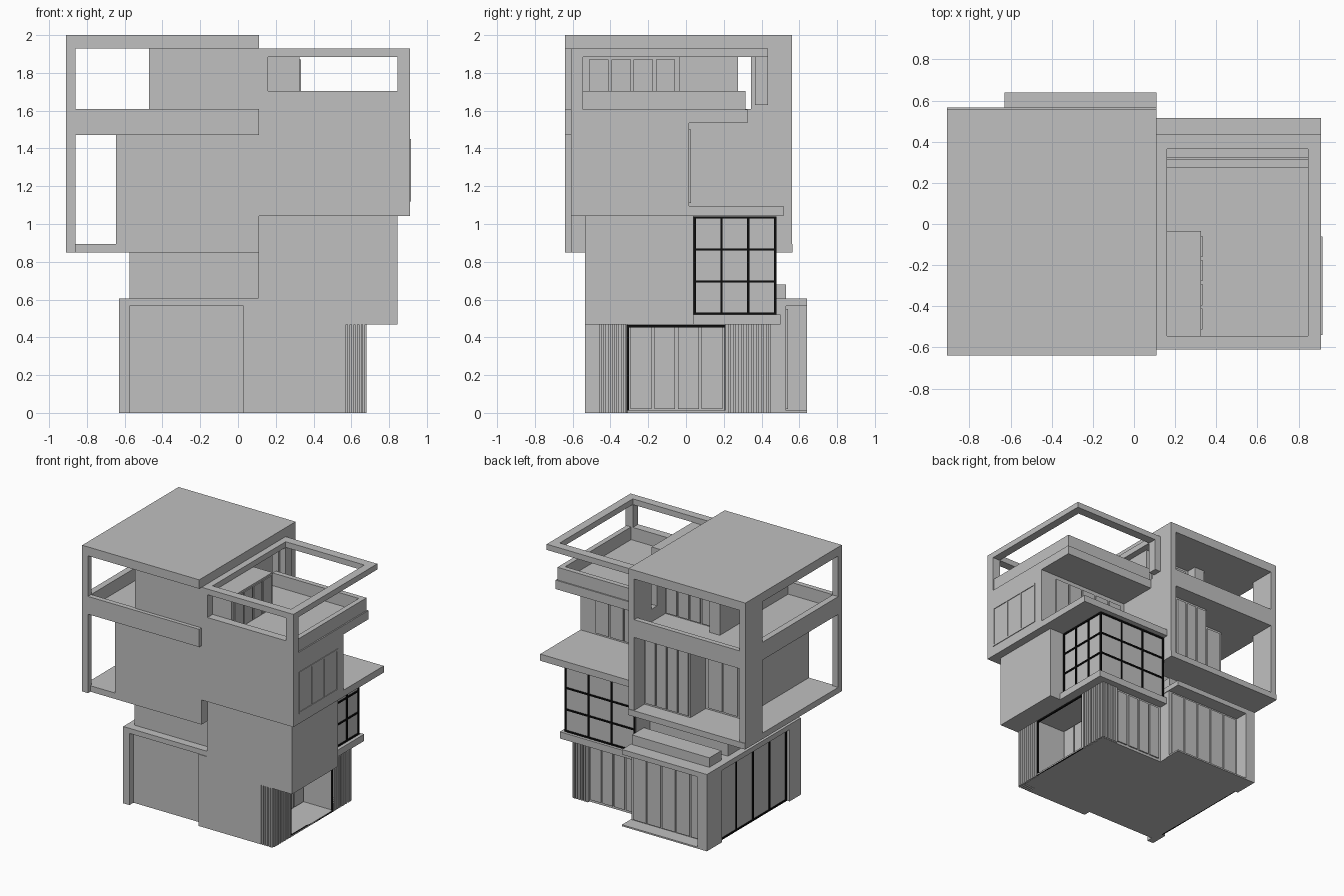
import bpy, bmesh

def mat(name, c):
    m = bpy.data.materials.new(name)
    m.diffuse_color = (*c, 1)
    return m

GREY = mat("light_grey", (0.53, 0.53, 0.53))
BLACK = mat("black_frame", (0.004, 0.004, 0.004))

def boxes(name, items, m=GREY):
    """One object made of boxes given as (x0, x1, y0, y1, z0, z1)."""
    bm = bmesh.new()
    for x0, x1, y0, y1, z0, z1 in items:
        vs = bmesh.ops.create_cube(bm, size=1)["verts"]
        for v in vs:
            v.co = (x0 if v.co.x < 0 else x1, y0 if v.co.y < 0 else y1,
                    z0 if v.co.z < 0 else z1)
    me = bpy.data.meshes.new(name)
    bm.to_mesh(me)
    bm.free()
    me.materials.append(m)
    ob = bpy.data.objects.new(name, me)
    bpy.context.collection.objects.link(ob)
    return ob

def on_plane(axis, p0, p1, u0, u1, z0, z1):
    return (p0, p1, u0, u1, z0, z1) if axis == "x" else (u0, u1, p0, p1, z0, z1)

def grid(name, axis, p, u0, u1, z0, z1, cols, rows, m=BLACK, t=0.012, d=0.006):
    """Window bars on a vertical plane."""
    out = []
    for i in range(cols + 1):
        u = u0 + (u1 - u0 - t) * i / cols
        out.append(on_plane(axis, p - d, p + d, u, u + t, z0, z1))
    for j in range(rows + 1):
        z = z0 + (z1 - z0 - t) * j / rows
        out.append(on_plane(axis, p - d, p + d, u0, u1, z, z + t))
    boxes(name, out, m)

def panels(name, axis, p, u0, u1, z0, z1, n, gap=0.015, d=0.01):
    """Row of door panels standing slightly proud of a wall."""
    w = (u1 - u0) / n
    boxes(name, [on_plane(axis, p - d, p + d, u0 + i * w + gap / 2,
                          u0 + (i + 1) * w - gap / 2, z0, z1) for i in range(n)])

def slats(name, axis, p0, p1, u0, u1, z0, z1, n):
    w = (u1 - u0) / n
    boxes(name, [on_plane(axis, p0, p1, u0 + i * w, u0 + (i + 0.65) * w, z0, z1)
                 for i in range(n)])

# Left ground floor: core, framing, canopy and base
boxes("left_ground_core", [(-0.60, 0.105, -0.48, 0.53, 0, 0.58)])
boxes("left_ground_frame", [
    (-0.63, 0.11, -0.53, 0.64, 0.565, 0.605),
    (-0.63, -0.575, -0.53, -0.39, 0, 0.565),
    (0.03, 0.11, -0.535, -0.4, 0, 0.565),
    (-0.63, -0.55, 0.45, 0.64, 0, 0.565),
    (-0.63, 0.11, 0.5, 0.64, 0, 0.012)])
grid("left_ground_window", "x", -0.602, -0.39, 0.45, 0.0, 0.56, 4, 1)
panels("left_ground_back_doors", "y", 0.53, -0.54, 0.09, 0.02, 0.55, 5)

# Left first floor and rear planter
boxes("left_first_floor", [(-0.575, 0.11, -0.465, 0.30, 0.6, 0.85)])
boxes("rear_planter", [(-0.575, 0.10, 0.38, 0.53, 0.6, 0.68)])

# Right ground floor with an open recess on the side
boxes("right_ground_core", [
    (0.105, 0.56, -0.535, -0.31, 0, 0.47),
    (0.56, 0.665, -0.47, -0.31, 0, 0.47),
    (0.105, 0.42, -0.31, 0.21, 0, 0.47),
    (0.42, 0.68, -0.31, 0.21, 0, 0.012),
    (0.105, 0.54, 0.21, 0.43, 0, 0.47),
    (0.54, 0.665, 0.21, 0.435, 0, 0.47)])
slats("front_corner_slats", "y", -0.535, -0.46, 0.56, 0.68, 0, 0.47, 6)
slats("front_corner_side_slats", "x", 0.66, 0.68, -0.52, -0.31, 0, 0.47, 9)
slats("rear_corner_side_slats", "x", 0.66, 0.68, 0.21, 0.45, 0, 0.47, 9)
slats("rear_corner_slats", "y", 0.43, 0.45, 0.54, 0.68, 0, 0.47, 6)
panels("recess_panels", "x", 0.425, -0.30, 0.20, 0.02, 0.455, 4)
grid("recess_frame", "x", 0.674, -0.315, 0.215, 0.0, 0.465, 1, 1)
panels("right_ground_back_doors", "y", 0.43, 0.12, 0.53, 0.02, 0.45, 4)

# Right first floor with a corner window
boxes("right_first_floor", [
    (0.105, 0.845, -0.535, 0.04, 0.467, 1.045),
    (0.105, 0.75, 0.04, 0.50, 0.467, 0.52),
    (0.105, 0.715, 0.04, 0.47, 0.52, 1.04)])
grid("corner_window_side", "x", 0.717, 0.04, 0.477, 0.52, 1.04, 3, 3)
grid("corner_window_back", "y", 0.472, 0.11, 0.723, 0.52, 1.04, 3, 3)

# Right second floor, terrace slab and roof deck
boxes("right_second_floor", [
    (0.105, 0.91, -0.61, 0.515, 1.042, 1.095),
    (0.105, 0.91, -0.61, 0.015, 1.095, 1.54),
    (0.105, 0.91, -0.60, 0.325, 1.535, 1.605)])
panels("terrace_doors", "y", 0.016, 0.14, 0.78, 1.11, 1.50, 5)
grid("side_window", "x", 0.909, -0.54, -0.06, 1.12, 1.45, 3, 1, GREY, 0.014, 0.006)
boxes("deck_parapet", [
    (0.86, 0.90, -0.55, 0.315, 1.60, 1.705),
    (0.11, 0.90, 0.275, 0.315, 1.60, 1.705)])

# Front screen wall with opening, and pergola ring
boxes("front_screen", [
    (0.105, 0.91, -0.61, -0.545, 1.535, 1.705),
    (0.105, 0.16, -0.61, -0.545, 1.705, 1.93),
    (0.845, 0.91, -0.61, -0.545, 1.705, 1.93),
    (0.16, 0.845, -0.61, -0.545, 1.885, 1.93)])
boxes("pergola", [
    (0.105, 0.16, -0.545, 0.435, 1.885, 1.93),
    (0.845, 0.91, -0.545, 0.435, 1.885, 1.93),
    (0.16, 0.845, 0.365, 0.435, 1.885, 1.93),
    (0.105, 0.16, 0.365, 0.435, 1.63, 1.885)])
boxes("deck_cabin", [(0.11, 0.325, -0.545, -0.035, 1.60, 1.885)])
panels("deck_cabin_doors", "x", 0.323, -0.52, -0.05, 1.61, 1.87, 4)

# Left upper block: roof, floors, frame columns and parapets
boxes("main_roof", [(-0.91, 0.11, -0.64, 0.56, 1.93, 2.0)])
boxes("floor_slabs", [
    (-0.91, 0.11, -0.61, 0.565, 0.848, 0.895),
    (-0.88, 0.08, -0.62, 0.54, 1.47, 1.51)])
boxes("frame_columns", [
    (-0.91, -0.86, -0.64, -0.595, 0.848, 1.93),
    (-0.91, -0.86, 0.35, 0.56, 0.848, 1.93)])
boxes("balcony_parapets", [
    (-0.91, 0.11, -0.64, -0.60, 1.47, 1.61),
    (-0.91, -0.86, -0.60, 0.35, 1.47, 1.61),
    (-0.86, 0.11, 0.52, 0.56, 1.47, 1.61)])
boxes("dividing_wall", [
    (0.06, 0.11, -0.61, 0.56, 0.848, 1.61),
    (0.06, 0.11, -0.61, 0.275, 1.61, 1.93),
    (0.06, 0.11, 0.345, 0.56, 1.61, 1.93),
    (0.06, 0.11, 0.275, 0.345, 1.885, 1.93)])

# Rooms inside the frame
boxes("middle_room", [
    (-0.645, 0.07, -0.61, 0.24, 0.89, 1.48),
    (-0.34, 0.07, 0.24, 0.43, 0.89, 1.48)])
panels("middle_room_doors", "y", 0.432, -0.335, 0.05, 0.91, 1.45, 4)
panels("middle_room_window", "y", 0.24, -0.63, -0.36, 0.91, 1.45, 2)
boxes("upper_room", [(-0.47, 0.07, -0.61, 0.17, 1.50, 1.94),
                     (-0.47, -0.38, 0.17, 0.25, 1.50, 1.94)])
panels("upper_room_doors", "y", 0.17, -0.36, 0.05, 1.52, 1.91, 4)
